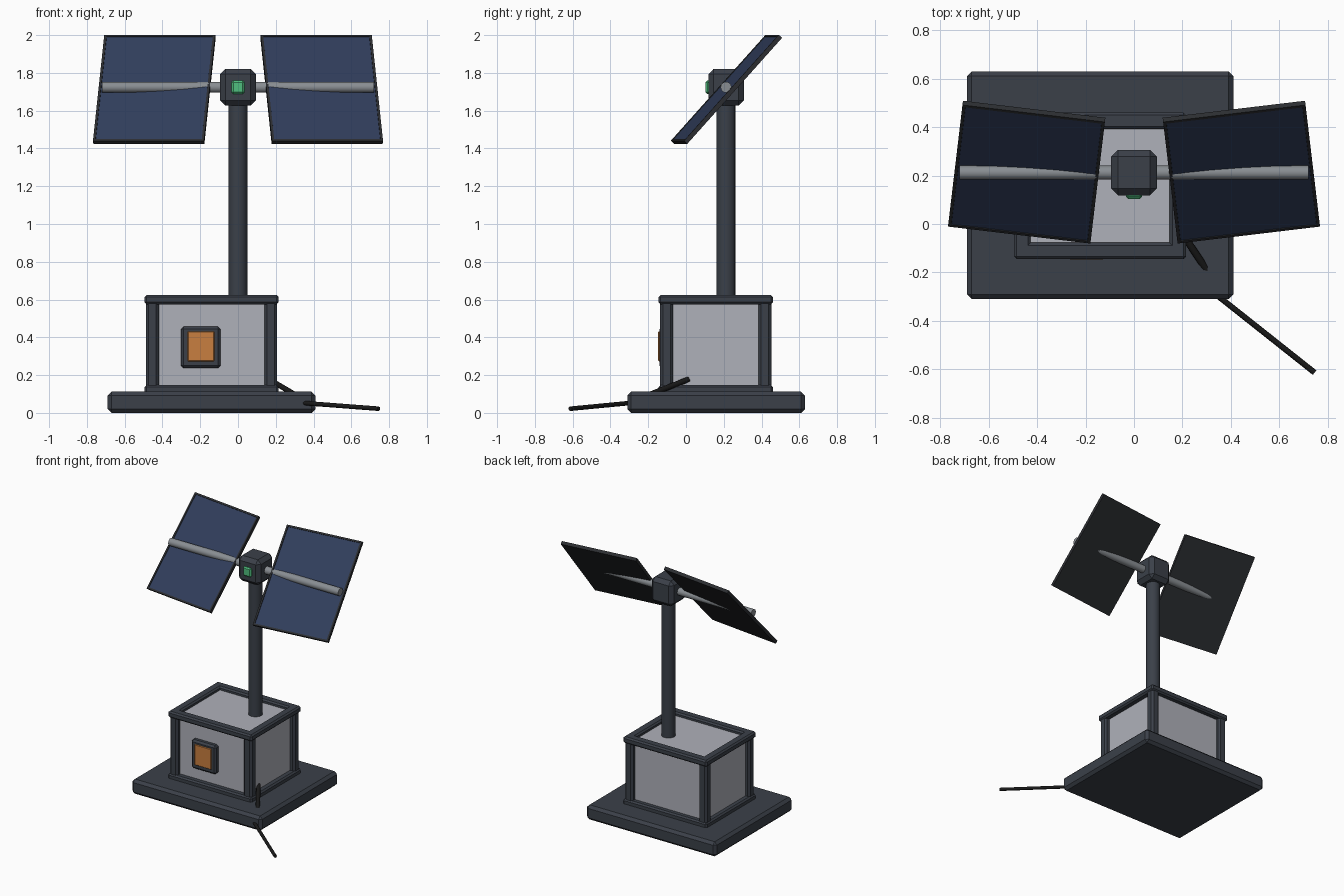
import bpy, bmesh, math
from mathutils import Matrix, Vector

cube = bpy.data.objects.get("Cube")
if cube:
    bpy.data.objects.remove(cube, do_unlink=True)


def material(name, r, g, b):
    m = bpy.data.materials.new(name)
    m.use_nodes = True
    m.diffuse_color = (r, g, b, 1)
    bsdf = next(n for n in m.node_tree.nodes if n.type == 'BSDF_PRINCIPLED')
    bsdf.inputs["Base Color"].default_value = (r, g, b, 1)
    bsdf.inputs["Roughness"].default_value = 0.6
    return m


SLATE = material("slate_metal", 0.043, 0.051, 0.066)
GREY = material("light_grey_panel", 0.43, 0.44, 0.49)
STEEL = material("steel", 0.25, 0.27, 0.29)
BLUE = material("solar_blue", 0.03, 0.048, 0.107)
DARK = material("panel_backing", 0.025, 0.027, 0.031)
BLACK = material("black_rubber", 0.01, 0.01, 0.01)
ORANGE = material("orange_screen", 0.58, 0.21, 0.05)
GREEN = material("green_light", 0.08, 0.52, 0.21)


def finish(name, bm, mats):
    bmesh.ops.recalc_face_normals(bm, faces=bm.faces)
    mesh = bpy.data.meshes.new(name)
    bm.to_mesh(mesh)
    bm.free()
    for m in mats:
        mesh.materials.append(m)
    ob = bpy.data.objects.new(name, mesh)
    bpy.context.collection.objects.link(ob)
    return ob


def box(name, x, y, z, mat, bevel=0.0):
    """Chamfered box from (min, max) pairs on each axis."""
    bm = bmesh.new()
    bmesh.ops.create_cube(bm, size=1)
    for v in bm.verts:
        v.co = [lo + (c + 0.5) * (hi - lo) for c, (lo, hi) in zip(v.co, (x, y, z))]
    if bevel:
        bmesh.ops.bevel(bm, geom=bm.edges[:], offset=bevel, segments=1, affect='EDGES')
    return finish(name, bm, [mat])


def rod(name, start, end, radius, mat, sides=16):
    """Round bar between two points, smooth along its side."""
    a, b = Vector(start), Vector(end)
    turn = (b - a).to_track_quat('Z', 'Y').to_matrix().to_4x4()
    bm = bmesh.new()
    bmesh.ops.create_cone(bm, cap_ends=True, segments=sides, radius1=radius, radius2=radius,
                          depth=(b - a).length, matrix=Matrix.Translation((a + b) / 2) @ turn)
    for f in bm.faces:
        f.smooth = len(f.verts) == 4
    for e in bm.edges:
        e.smooth = all(f.smooth for f in e.link_faces)
    return finish(name, bm, [mat])


# Ground slab
box("base_slab", (-0.69, 0.41), (-0.31, 0.63), (0, 0.112), SLATE, 0.02)

# Equipment cabinet with corner posts and rails
box("cabinet_body", (-0.455, 0.172), (-0.102, 0.42), (0.1, 0.598), GREY)
X0, X1, Y0, Y1 = -0.495, 0.215, -0.145, 0.46
W, IN = 0.068, 0.008
for xn, px in (("right", X0 + IN), ("left", X1 - IN - W)):
    for yn, py in (("front", Y0 + IN), ("back", Y1 - IN - W)):
        box(f"post_{yn}_{xn}", (px, px + W), (py, py + W), (0.11, 0.6), SLATE, 0.014)
for level, z in (("bottom", (0.1, 0.147)), ("top", (0.575, 0.624))):
    box(f"{level}_rail_front", (X0, X1), (Y0, Y0 + W), z, SLATE, 0.011)
    box(f"{level}_rail_back", (X0, X1), (Y1 - W, Y1), z, SLATE, 0.011)
    box(f"{level}_rail_right", (X0, X0 + W), (Y0, Y1), z, SLATE, 0.011)
    box(f"{level}_rail_left", (X1 - W, X1), (Y0, Y1), z, SLATE, 0.011)

# Control screen on the cabinet front
box("screen_frame", (-0.302, -0.092), (-0.141, -0.09), (0.237, 0.457), SLATE, 0.014)
box("screen", (-0.267, -0.125), (-0.147, -0.12), (0.273, 0.431), ORANGE, 0.004)

# Mast, hub and status light
HUB_Y, HUB_Z = 0.212, 1.724
rod("mast", (0, HUB_Y, 0.59), (0, HUB_Y, 1.66), 0.05, SLATE)
box("hub", (-0.094, 0.094), (HUB_Y - 0.094, HUB_Y + 0.094),
    (HUB_Z - 0.097, HUB_Z + 0.097), SLATE, 0.028)
box("status_light", (-0.034, 0.034), (0.104, 0.13), (HUB_Z - 0.035, HUB_Z + 0.035), GREEN, 0.009)

# Solar wings: framed tilted slab on a straight arm
for side, s in (("left", 1), ("right", -1)):
    rod(f"arm_{side}", (s * 0.07, HUB_Y, HUB_Z), (s * 0.72, HUB_Y, HUB_Z), 0.029, STEEL)
    bm = bmesh.new()
    bmesh.ops.create_cube(bm, size=1)
    bmesh.ops.scale(bm, vec=(0.592, 0.755, 0.024), verts=bm.verts)
    bm.normal_update()
    top = max(bm.faces, key=lambda f: f.normal.z)
    bmesh.ops.inset_region(bm, faces=[top], thickness=0.018, depth=0)
    bmesh.ops.inset_region(bm, faces=[top], thickness=0.001, depth=-0.004)
    top.material_index = 1
    place = (Matrix.Translation((s * 0.443, 0.214, 1.713))
             @ Matrix.Rotation(s * math.radians(6.8), 4, 'Z')
             @ Matrix.Rotation(math.radians(48), 4, 'X'))
    bmesh.ops.transform(bm, matrix=place, verts=bm.verts)
    finish(f"solar_wing_{side}", bm, [DARK, BLUE])

# Power cable from the cabinet down to the ground
rod("cable_upper", (0.165, 0.012, 0.177), (0.3, -0.19, 0.098), 0.015, BLACK, 8)
rod("cable_middle", (0.3, -0.19, 0.098), (0.35, -0.3, 0.052), 0.012, BLACK, 8)
rod("cable_lower", (0.35, -0.3, 0.052), (0.745, -0.613, 0.022), 0.012, BLACK, 8)
